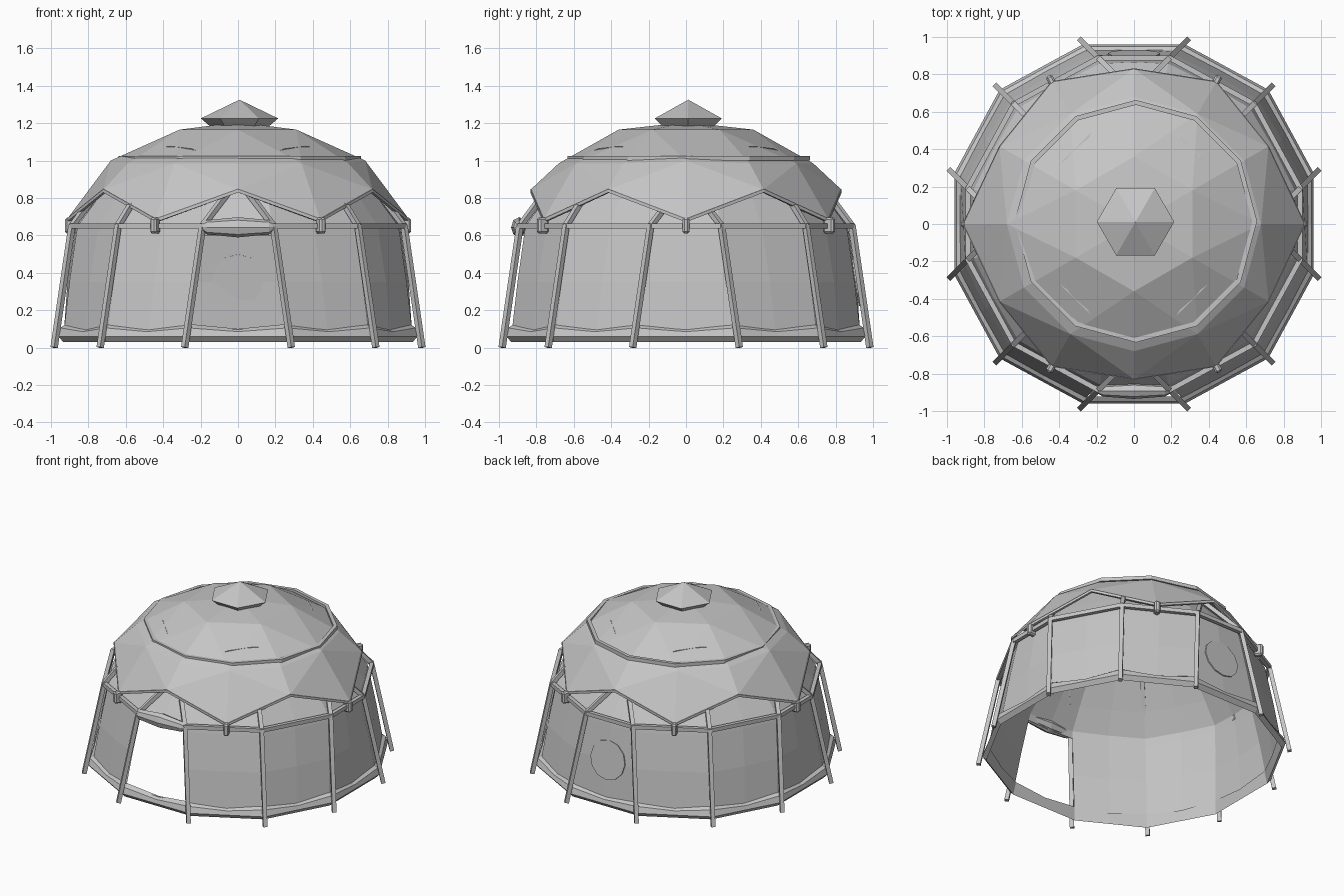
import bpy, bmesh
from math import sin, cos, pi, sqrt, radians
from mathutils import Vector, Matrix

if "Cube" in bpy.data.objects:
    bpy.data.objects.remove(bpy.data.objects["Cube"])

GREY = (0.56, 0.56, 0.56, 1)
canvas = bpy.data.materials.new("canvas grey")
canvas.use_nodes = True
canvas.diffuse_color = GREY
canvas.node_tree.nodes["Principled BSDF"].inputs["Base Color"].default_value = GREY


def finish(name, bm):
    bmesh.ops.recalc_face_normals(bm, faces=bm.faces[:])
    mesh = bpy.data.meshes.new(name)
    bm.to_mesh(mesh)
    bm.free()
    mesh.materials.append(canvas)
    ob = bpy.data.objects.new(name, mesh)
    bpy.context.collection.objects.link(ob)
    return ob


def skin(name, rings, apex=None, loop=False, caps=False, skip=lambda row, col: False):
    """Join rings of points with quads."""
    bm = bmesh.new()
    rows = [[bm.verts.new(p) for p in ring] for ring in rings]
    n = len(rows[0])
    pairs = list(zip(rows, rows[1:])) + ([(rows[-1], rows[0])] if loop else [])
    for r, (a, b) in enumerate(pairs):
        for i in range(n):
            if not skip(r, i):
                j = (i + 1) % n
                bm.faces.new((a[i], a[j], b[j], b[i]))
    if apex:
        top = bm.verts.new(apex)
        for i in range(n):
            bm.faces.new((rows[-1][i], rows[-1][(i + 1) % n], top))
    if caps:
        bm.faces.new(rows[0][::-1])
        if not apex:
            bm.faces.new(rows[-1])
    return finish(name, bm)


def tube(name, points, size, cyclic=False):
    """Square bar swept along a path."""
    path = [Vector(p) for p in points]
    n = len(path)
    rings = []
    for i, p in enumerate(path):
        before = path[i - 1] if i or cyclic else p
        after = path[(i + 1) % n] if i < n - 1 or cyclic else p
        d = (after - before).normalized()
        side = d.cross(Vector((0, 0, 1))).normalized() * size
        up = side.cross(d).normalized() * size
        rings.append([p + side + up, p - side + up, p - side - up, p + side - up])
    return skin(name, rings, loop=cyclic, caps=not cyclic)


def polar(r, deg, z):
    return Vector((r * cos(radians(deg)), r * sin(radians(deg)), z))


# Layout: three parallel pole feet per quadrant, leaning in along the diagonal
FEET = [(0.983, 0.285), (0.737, 0.737), (0.285, 0.983)]
EAVE = 0.65


def pole_at(k, z):
    x, y = FEET[k % 3]
    lean = 0.095 * z / EAVE
    return Matrix.Rotation(pi / 2 * (k // 3 % 4), 3, 'Z') @ Vector((x - lean, y - lean, z))


def outline(scale, z_pole, z_mid=None, puff=1.0):
    """24 points: each pole position, then the middle of the panel after it."""
    z_mid = z_pole if z_mid is None else z_mid
    ring = []
    for k in range(12):
        a = pole_at(k, min(z_pole, EAVE))
        b = pole_at(k + 1, min(z_pole, EAVE))
        m = (a + b) / 2 * puff
        ring.append(Vector((a.x * scale, a.y * scale, z_pole)))
        ring.append(Vector((m.x * scale, m.y * scale, z_mid)))
    return ring


# Inner tent: walls and dome, with the front panel open as a doorway
levels = [(0.96, 0.05, 1.0), (0.96, 0.1, 1.0), (0.967, 0.35, 1.012), (0.967, 0.6, 1.01),
          (0.965, EAVE, 1.01), (0.85, 0.79, 1.01), (0.69, 0.97, 1.015), (0.54, 1.05, 1.02)]
DOOR_COLUMNS = (16, 17)
skin("inner_tent", [outline(s, z, puff=p) for s, z, p in levels], apex=(0, 0, 1.14),
     skip=lambda row, col: row in (1, 2) and col in DOOR_COLUMNS)

# Ground skirt with a sloping ledge
skin("ground_skirt", [outline(0.955, 0.03), outline(0.986, 0.06), outline(0.982, 0.105, 0.085),
                      outline(0.955, 0.125, 0.1)], loop=True)

# Eave rail and the upper rail that presses against the fly
tube("eave_rail", [pole_at(k, EAVE) for k in range(12)], 0.014, cyclic=True)
tube("upper_rail", [polar(0.635, 30 * i, 1.012) + Vector((0.01, 0.015, 0)) for i in range(12)],
     0.013, cyclic=True)

# Crossing arch poles
PROFILE = [(0, 1.16), (0.36, 1.11), (0.5, 1.06), (0.64, 0.97), (0.79, 0.785), (0.91, EAVE)]


def dome_z(r):
    for (r0, z0), (r1, z1) in zip(PROFILE, PROFILE[1:]):
        if r <= r1:
            return z0 + (z1 - z0) * (r - r0) / (r1 - r0)
    return EAVE


for turn in (0, 1):
    spin = Matrix.Rotation(pi / 4 + turn * pi / 2, 3, 'Z')
    for lane, (fx, fy) in enumerate(FEET):
        offset = (fy - fx) / sqrt(2)
        foot = (fx + fy) / sqrt(2)
        eave = foot - 0.095 * sqrt(2)
        half = [(foot, 0), (eave, EAVE)]
        for f in (0.84, 0.65, 0.4, 0.2):
            t = eave * f
            half.append((t, dome_z(sqrt(t * t + offset * offset))))
        path = half + [(0, dome_z(abs(offset)))] + [(-t, z) for t, z in reversed(half)]
        tube(f"arch_pole_{turn * 3 + lane + 1}",
             [spin @ Vector((t, offset, z)) for t, z in path], 0.014)

# Rain fly: faceted dome with a zigzag hem
hem_points = []
for j in range(6):
    hem_points += [polar(0.915 if j % 3 == 0 else 0.88, 60 * j, 0.685),
                   polar(0.83, 60 * j + 30, 0.845)]
bm = bmesh.new()
top = bm.verts.new((0, 0, 1.205))
crown = [bm.verts.new(polar(0.36, 30 + 60 * j, 1.165)) for j in range(6)]
waist = [bm.verts.new(polar(0.68, 30 * i, 1.0 if i % 6 == 0 else 0.985)) for i in range(12)]
hem = [bm.verts.new(p) for p in hem_points]
for j in range(6):
    e, odd, nxt, prev = 2 * j, 2 * j + 1, (2 * j + 2) % 12, (2 * j - 1) % 12
    bm.faces.new((top, crown[j - 1], crown[j]))
    bm.faces.new((crown[j], crown[j - 1], waist[e]))
    bm.faces.new((crown[j], waist[e], waist[odd]))
    bm.faces.new((crown[j], waist[odd], waist[nxt]))
    fan = [waist[prev], hem[prev], hem[e], hem[odd], waist[odd]]
    for a, b in zip(fan, fan[1:]):
        bm.faces.new((waist[e], a, b))
fly = finish("rain_fly", bm)
thick = fly.modifiers.new("cloth thickness", 'SOLIDIFY')
thick.thickness = 0.012
thick.offset = -1

# Piping sewn along the fly hem
tube("fly_hem_piping", [p * 0.992 for p in hem_points], 0.009, cyclic=True)

# Vent cap on the crown
vent = [[polar(r, 60 * i, z) + Vector((0.008, 0.012, 0)) for i in range(6)]
        for r, z in ((0.16, 1.185), (0.207, 1.225))]
skin("vent_cap", vent, apex=(0.008, 0.012, 1.325), caps=True)

# Clips tying each low fly point to the rail
for j in range(6):
    bm = bmesh.new()
    bmesh.ops.create_cube(bm, size=1)
    bmesh.ops.scale(bm, vec=(0.06, 0.038, 0.085), verts=bm.verts)
    bmesh.ops.bevel(bm, geom=bm.edges[:], offset=0.01, segments=1, affect='EDGES')
    clip = finish(f"fly_clip_{j + 1}", bm)
    clip.location = polar(0.895 if j % 3 == 0 else 0.885, 60 * j, 0.652)
    clip.rotation_euler.z = radians(60 * j)

# Rolled door flap above the doorway
stations = [(-0.195, 0.018, 0.645), (-0.165, 0.038, 0.643), (0, 0.054, 0.643),
            (0.165, 0.038, 0.643), (0.195, 0.018, 0.645)]
skin("rolled_door", [[(x, -0.892 + 0.8 * r * cos(pi / 4 * i), z + r * sin(pi / 4 * i)) for i in range(8)]
                     for x, r, z in stations], caps=True)

# Round window cover on the back wall
bm = bmesh.new()
bmesh.ops.create_cone(bm, cap_ends=True, segments=12, radius1=0.14, radius2=0.14, depth=0.008)
window = finish("back_window", bm)
window.location = (0, 0.908, 0.36)
window.rotation_euler.x = radians(-82)
